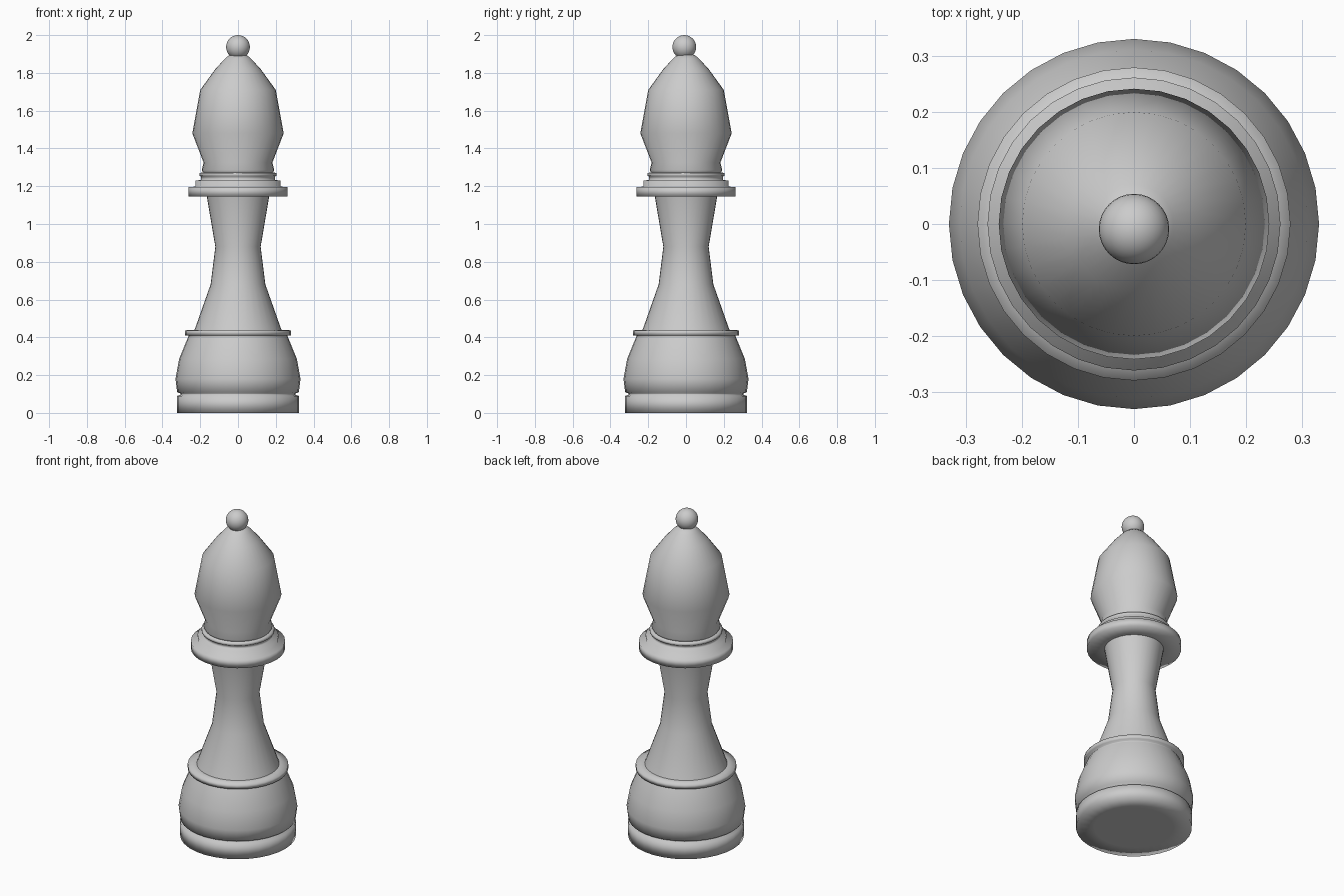
import bpy, bmesh
from math import sin, cos, tau

if "Cube" in bpy.data.objects:
    bpy.data.objects.remove(bpy.data.objects["Cube"])

SIDES = 32


def lathe(name, profile):
    """Revolve (radius, height) points about z; zero radius closes to a pole."""
    bm = bmesh.new()
    rings = []
    for r, z in profile:
        if r == 0:
            rings.append([bm.verts.new((0, 0, z))] * SIDES)
        else:
            rings.append([bm.verts.new((r * cos(tau * i / SIDES), r * sin(tau * i / SIDES), z))
                          for i in range(SIDES)])
    for low, high in zip(rings, rings[1:]):
        for i in range(SIDES):
            j = (i + 1) % SIDES
            quad = dict.fromkeys((low[i], low[j], high[j], high[i]))
            bm.faces.new(list(quad))
    for f in bm.faces:
        f.smooth = True
    bm.normal_update()
    mesh = bpy.data.meshes.new(name)
    bm.to_mesh(mesh)
    bm.free()
    obj = bpy.data.objects.new(name, mesh)
    bpy.context.collection.objects.link(obj)
    return obj


# Foot disc, groove, rounded bulge and upper ring
lathe("base", [(0, 0), (0.22, 0), (0.323, 0), (0.323, 0.09), (0.305, 0.095),
               (0.305, 0.103), (0.322, 0.11), (0.331, 0.18), (0.312, 0.285),
               (0.265, 0.40), (0.26, 0.41), (0.28, 0.41), (0.28, 0.437), (0.23, 0.44)])

# Waisted column
lathe("stem", [(0.23, 0.44), (0.145, 0.68), (0.12, 0.88), (0.165, 1.145)])

# Stepped collar
lathe("collar", [(0.165, 1.145), (0.262, 1.145), (0.262, 1.195), (0.225, 1.198),
                 (0.225, 1.23), (0.195, 1.233), (0.195, 1.25), (0.203, 1.255),
                 (0.203, 1.27), (0.185, 1.273)])

# Mitre-shaped head
lathe("head", [(0.185, 1.273), (0.192, 1.285), (0.182, 1.325), (0.242, 1.48),
               (0.20, 1.71), (0.12, 1.82), (0.07, 1.875), (0.045, 1.895), (0, 1.905)])

# Ball on top, slightly forward of the axis
bpy.ops.mesh.primitive_uv_sphere_add(segments=32, ring_count=16, radius=0.063,
                                     location=(0, -0.009, 1.937))
bpy.context.object.name = "top_ball"
bpy.ops.object.shade_smooth()
